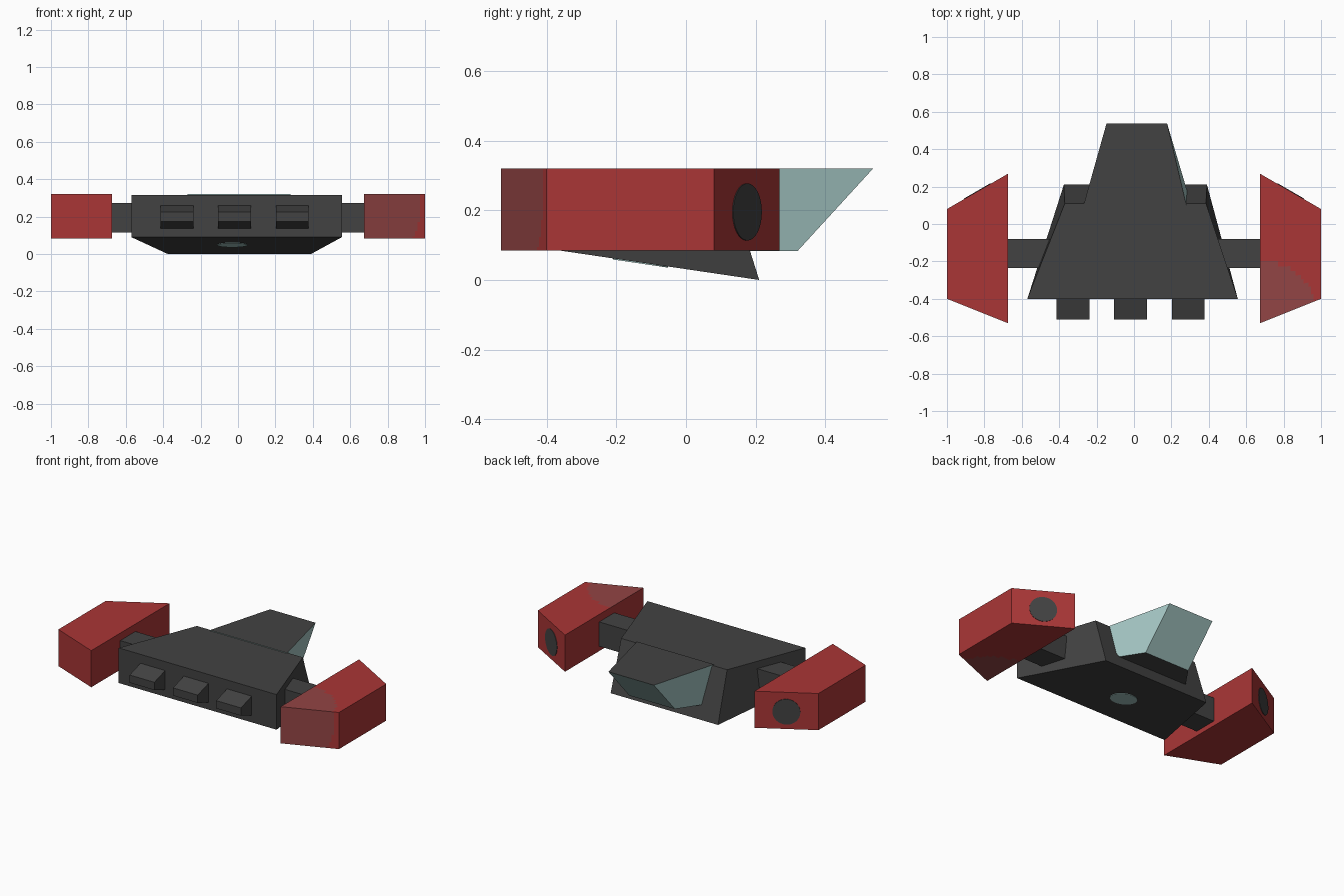
import bpy, bmesh, math
from mathutils import Vector, Matrix

if "Cube" in bpy.data.objects:
    bpy.data.objects.remove(bpy.data.objects["Cube"])


def material(name, rgb):
    m = bpy.data.materials.new(name)
    m.diffuse_color = (*rgb, 1)
    m.use_nodes = True
    m.node_tree.nodes["Principled BSDF"].inputs["Base Color"].default_value = m.diffuse_color
    return m


GREY = material("dark_grey", (0.055, 0.055, 0.055))
RED = material("red", (0.40, 0.037, 0.037))
FADED = material("faded_red", (0.29, 0.058, 0.058))
GLASS = material("pale_teal", (0.38, 0.58, 0.56))


def finish(bm, name, *mats):
    bmesh.ops.recalc_face_normals(bm, faces=bm.faces)
    me = bpy.data.meshes.new(name)
    bm.to_mesh(me)
    bm.free()
    for m in mats:
        me.materials.append(m)
    ob = bpy.data.objects.new(name, me)
    bpy.context.collection.objects.link(ob)
    return ob


def loft(bottom, top):
    """Closed solid between two matching point loops."""
    bm = bmesh.new()
    a = [bm.verts.new(p) for p in bottom]
    b = [bm.verts.new(p) for p in top]
    n = len(a)
    bm.faces.new(a[::-1])
    bm.faces.new(b)
    for i in range(n):
        bm.faces.new((a[i], a[(i + 1) % n], b[(i + 1) % n], b[i]))
    bmesh.ops.recalc_face_normals(bm, faces=bm.faces)
    return bm


def plan(points, z):
    return [(x, y, z) for x, y in points]


def disc(name, center, normal, radius, mat):
    normal = Vector(normal).normalized()
    rot = normal.to_track_quat('Z', 'Y').to_matrix().to_4x4()
    bm = bmesh.new()
    bmesh.ops.create_cone(bm, cap_ends=True, segments=32, radius1=radius, radius2=radius,
                          depth=0.006, matrix=Matrix.Translation(center) @ rot)
    finish(bm, name, mat)


# Wedge-shaped hull with a sloping underside
finish(loft([(-0.57, -0.4, 0.09), (0.555, -0.4, 0.09), (0.39, 0.21, 0), (-0.375, 0.21, 0)],
            plan([(-0.57, -0.4), (0.555, -0.4), (0.385, 0.11), (-0.37, 0.11)], 0.316)),
       "hull", GREY)

# Cockpit: glazed sides and nose, grey roof and floor
bm = loft(plan([(-0.27, 0.14), (0.295, 0.14), (0.18, 0.32), (-0.145, 0.32)], 0.083),
          plan([(-0.27, 0.1), (0.28, 0.1), (0.177, 0.537), (-0.147, 0.537)], 0.32))
for f in bm.faces:
    f.material_index = 0 if abs(f.normal.z) > 0.95 else 1
finish(bm, "cockpit", GREY, GLASS)

# Round window under the hull
disc("belly_window", (-0.03, -0.13, 0.05), (0, -0.147, -1), 0.08, GLASS)

# Three engine blocks with chamfered ends
profile = [(-0.38, 0.265), (-0.51, 0.225), (-0.51, 0.175), (-0.38, 0.128)]
for i, x in enumerate((-0.327, -0.018, 0.29)):
    finish(loft([(x - 0.088, y, z) for y, z in profile],
                [(x + 0.088, y, z) for y, z in profile]), f"engine_{i + 1}", GREY)

# Side pods with struts and round dark ports
pod = [(0.675, 0.268), (1, 0.08), (1, -0.4), (0.675, -0.53)]
strut = [(0.42, -0.235), (0.69, -0.235), (0.69, -0.08), (0.42, -0.08)]
for s, side in ((-1, "left"), (1, "right")):
    outline = [(s * x, y) for x, y in pod]
    bm = loft(plan(outline, 0.084), plan(outline, 0.32))
    if s > 0:
        # Faded paint around the rear inner corner of one pod
        bmesh.ops.subdivide_edges(bm, edges=bm.edges[:], cuts=23, use_grid_fill=True)
        spot = Vector((0.68, -0.5, 0.25))
        for f in bm.faces:
            inner = f.normal.x < -0.9
            near = (f.calc_center_median() - spot).length < 0.31
            f.material_index = 1 if near and not inner else 0
    finish(bm, side + "_pod", RED, FADED)
    arm = [(s * x, y) for x, y in strut]
    finish(loft(plan(arm, 0.115), plan(arm, 0.272)), side + "_strut", GREY)
    disc(side + "_port", (s * 0.8375, 0.174, 0.195), (s * 0.188, 0.325, 0), 0.082, GREY)
